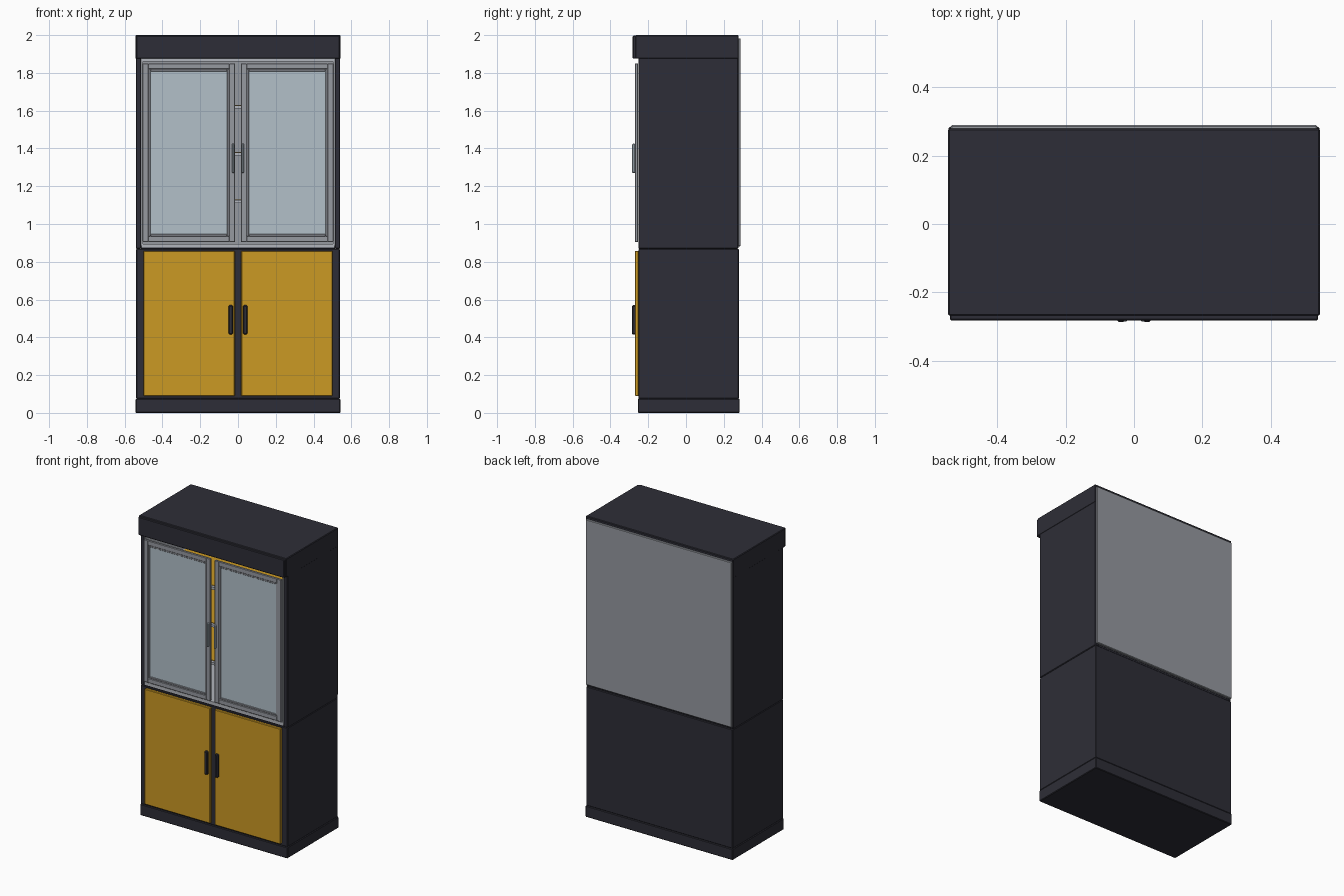
import bpy
import bmesh
from mathutils import Vector

cube = bpy.data.objects.get("Cube")
if cube:
    bpy.data.objects.remove(cube, do_unlink=True)


def material(name, r, g, b):
    m = bpy.data.materials.new(name)
    m.use_nodes = True
    m.diffuse_color = (r, g, b, 1)
    m.node_tree.nodes["Principled BSDF"].inputs["Base Color"].default_value = (r, g, b, 1)
    return m


CHARCOAL = material("charcoal", 0.027, 0.027, 0.038)
MUSTARD = material("mustard", 0.597, 0.319, 0.017)
GREY = material("mid grey", 0.305, 0.319, 0.352)
GLASS = material("pale glass", 0.445, 0.527, 0.584)
LIGHT = material("light grey", 0.45, 0.47, 0.51)


def box(name, x, y, z, mat, bevel=0.004):
    """Box spanning the given (low, high) ranges, with softly cut edges."""
    bm = bmesh.new()
    bmesh.ops.create_cube(bm, size=1)
    size = Vector([r[1] - r[0] for r in (x, y, z)])
    mid = Vector([(r[1] + r[0]) / 2 for r in (x, y, z)])
    bmesh.ops.scale(bm, vec=size, verts=bm.verts)
    bmesh.ops.translate(bm, vec=mid, verts=bm.verts)
    if bevel:
        bmesh.ops.bevel(bm, geom=bm.edges[:], offset=bevel, segments=1, affect="EDGES")
    mesh = bpy.data.meshes.new(name)
    bm.to_mesh(mesh)
    bm.free()
    mesh.materials.append(mat)
    obj = bpy.data.objects.new(name, mesh)
    bpy.context.collection.objects.link(obj)
    return obj


def pair(name, x, y, z, mat, bevel=0.004):
    """The same box on both sides of the cabinet."""
    box("left_" + name, x, y, z, mat, bevel)
    box("right_" + name, (-x[1], -x[0]), y, z, mat, bevel)


# Lower cabinet on its plinth
box("plinth", (-0.542, 0.542), (-0.255, 0.284), (0, 0.075), CHARCOAL)
box("lower_body", (-0.54, 0.54), (-0.252, 0.28), (0.075, 0.868), CHARCOAL)
pair("lower_door", (0.017, 0.5), (-0.27, -0.25), (0.09, 0.858), MUSTARD, 0.003)
pair("lower_handle", (0.026, 0.05), (-0.287, -0.265), (0.415, 0.57), CHARCOAL, 0.006)

# Upper cabinet shell
pair("upper_side", (0.512, 0.541), (-0.252, 0.277), (0.868, 1.99), CHARCOAL)
box("upper_floor", (-0.515, 0.515), (-0.25, 0.274), (0.866, 0.885), CHARCOAL)
box("top_board", (-0.543, 0.543), (-0.268, 0.279), (1.875, 2), CHARCOAL)
box("cornice", (-0.538, 0.538), (-0.282, -0.25), (1.875, 1.997), CHARCOAL)
box("back_panel", (-0.536, 0.536), (0.27, 0.289), (0.882, 1.983), GREY)

# Pale lining and shelves
pair("lining", (0.503, 0.513), (-0.252, 0.271), (0.885, 1.876), LIGHT, 0)
box("lining_floor", (-0.51, 0.51), (-0.252, 0.271), (0.875, 0.895), LIGHT, 0)
box("lining_top", (-0.51, 0.51), (-0.252, 0.271), (1.86, 1.876), LIGHT, 0)
for i, z in enumerate((1.12, 1.37, 1.62)):
    box(f"shelf_{i + 1}", (-0.503, 0.503), (-0.2, 0.27), (z - 0.008, z + 0.008), LIGHT, 0)
    box(f"shelf_mat_{i + 1}", (-0.49, 0.49), (-0.18, 0.26), (z + 0.008, z + 0.011), MUSTARD, 0)

# Glazed doors: two stiles, two rails, a stepped inner rim and a pane
DOOR_Y = (-0.27, -0.254)
X0, X1, Z0, Z1 = 0.016, 0.505, 0.905, 1.85


def door_frame(name, inset, width, y, mat):
    a, b, c, d = X0 + inset, X1 - inset, Z0 + inset, Z1 - inset
    pair(name + "_inner_stile", (a, a + width), y, (c, d), mat, 0.002)
    pair(name + "_outer_stile", (b - width, b), y, (c, d), mat, 0.002)
    pair(name + "_bottom_rail", (a + width, b - width), y, (c, c + width), mat, 0.002)
    pair(name + "_top_rail", (a + width, b - width), y, (d - width, d), mat, 0.002)


door_frame("frame", 0, 0.03, DOOR_Y, GREY)
door_frame("rim", 0.03, 0.012, (-0.266, -0.256), GREY)
pair("glass_pane", (X0 + 0.035, X1 - 0.035), (-0.263, -0.258), (Z0 + 0.035, Z1 - 0.035), GLASS, 0)
pair("upper_handle", (0.019, 0.033), (-0.285, -0.268), (1.27, 1.425), GLASS, 0.004)
